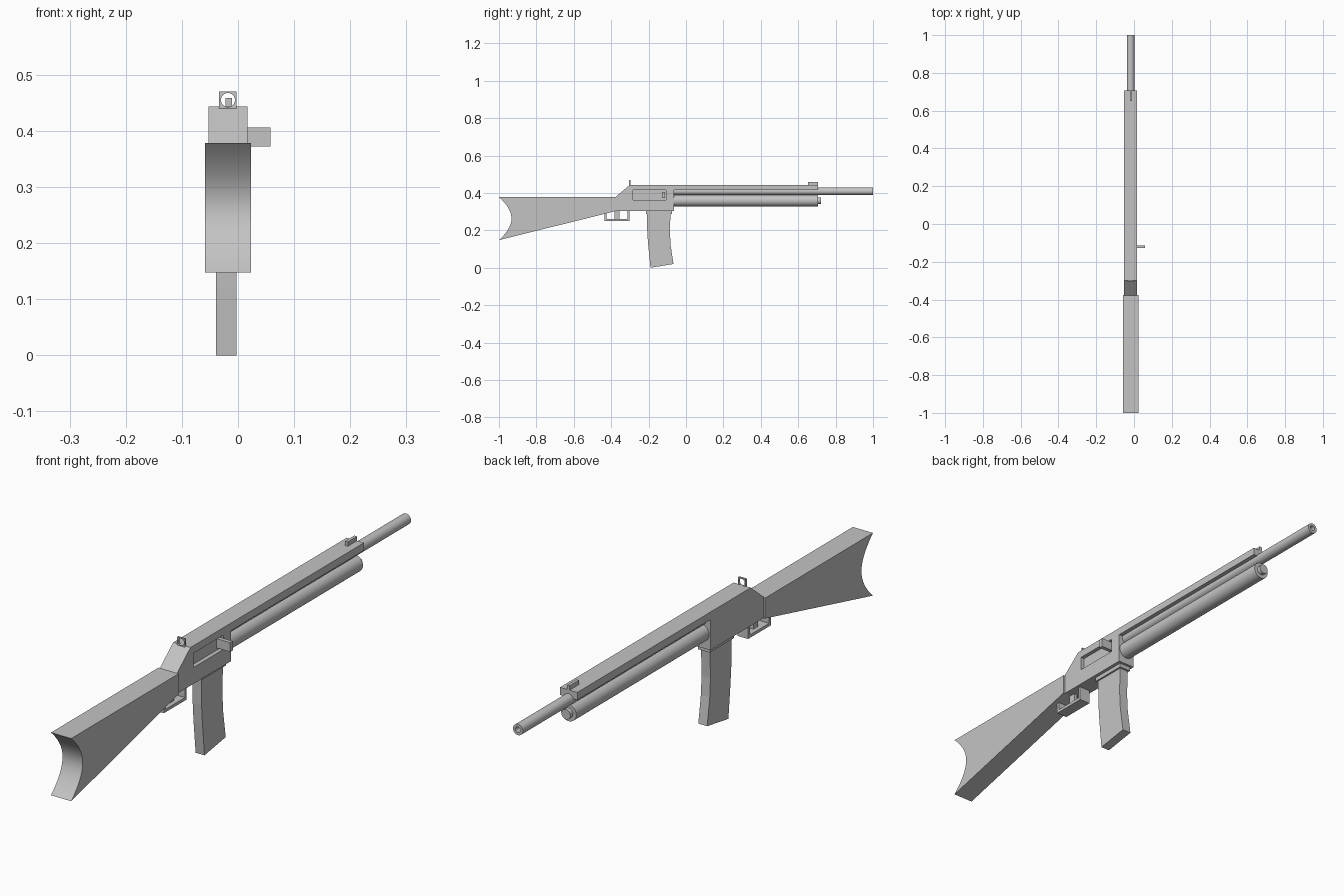
import bpy, bmesh, math
from mathutils import Matrix, Vector

old = bpy.data.objects.get("Cube")
if old:
    bpy.data.objects.remove(old, do_unlink=True)

CX = -0.018  # centre plane of the body

grey = bpy.data.materials.new("plain_grey")
grey.use_nodes = True
grey.diffuse_color = (0.55, 0.55, 0.55, 1)
grey.node_tree.nodes["Principled BSDF"].inputs["Base Color"].default_value = (0.55, 0.55, 0.55, 1)


def finish(name, bm, smooth=False):
    bmesh.ops.recalc_face_normals(bm, faces=bm.faces)
    mesh = bpy.data.meshes.new(name)
    bm.to_mesh(mesh)
    bm.free()
    mesh.materials.append(grey)
    ob = bpy.data.objects.new(name, mesh)
    bpy.context.collection.objects.link(ob)
    if smooth:
        bpy.ops.object.select_all(action='DESELECT')
        ob.select_set(True)
        bpy.context.view_layer.objects.active = ob
        bpy.ops.object.shade_smooth_by_angle(angle=math.radians(35))
    return ob


def slab(name, outline, x0, x1, smooth=False):
    """Side outline of (y, z) points extruded across x."""
    bm = bmesh.new()
    face = bm.faces.new([bm.verts.new((x0, y, z)) for y, z in outline])
    ext = bmesh.ops.extrude_face_region(bm, geom=[face])
    moved = [g for g in ext["geom"] if isinstance(g, bmesh.types.BMVert)]
    bmesh.ops.translate(bm, verts=moved, vec=(x1 - x0, 0, 0))
    return finish(name, bm, smooth)


def box(name, x0, x1, y0, y1, z0, z1):
    return slab(name, [(y0, z0), (y1, z0), (y1, z1), (y0, z1)], x0, x1)


def lathe(name, profile, z, x=CX, steps=32):
    """Profile of (radius, y) points spun about a line along y."""
    bm = bmesh.new()
    verts = [bm.verts.new((x + r, y, z)) for r, y in profile]
    edges = [bm.edges.new(pair) for pair in zip(verts, verts[1:])]
    bmesh.ops.spin(bm, geom=verts + edges, cent=(x, 0, z), axis=(0, 1, 0),
                   angle=math.tau, steps=steps)
    bmesh.ops.remove_doubles(bm, verts=bm.verts, dist=1e-5)
    return finish(name, bm, True)


def cut(target, cutter):
    mod = target.modifiers.new("cut", 'BOOLEAN')
    mod.operation = 'DIFFERENCE'
    mod.solver = 'EXACT'
    mod.object = cutter
    cutter.hide_render = True
    bpy.context.view_layer.objects.active = target
    bpy.ops.object.select_all(action='DESELECT')
    target.select_set(True)
    bpy.ops.object.modifier_apply(modifier=mod.name)
    bpy.data.objects.remove(cutter, do_unlink=True)


# Stock with a hollow curved butt
butt = [(-1 + 0.067 * math.sin(math.pi * i / 16) ** 0.9, 0.148 + 0.23 * i / 16) for i in range(17)]
slab("stock", [(-0.375, 0.378), (-0.375, 0.303)] + butt, CX - 0.041, CX + 0.041, True)

# Receiver with the long top rail, and the side port
receiver = slab("receiver", [(-0.38, 0.303), (-0.065, 0.303), (-0.065, 0.415), (0.706, 0.415),
                             (0.706, 0.443), (-0.30, 0.443), (-0.38, 0.376)], CX - 0.035, CX + 0.035)
cut(receiver, box("port_cutter", 0.002, 0.05, -0.283, -0.108, 0.363, 0.415))
box("bolt_handle", 0.0, 0.058, -0.128, -0.113, 0.372, 0.406)

# Barrel with a bored muzzle, and the tube beneath it
lathe("barrel", [(0, -0.07), (0.02, -0.07), (0.02, 1), (0.01, 1), (0.01, 0.95), (0, 0.95)], 0.409)
lathe("lower_tube", [(0, -0.07), (0.031, -0.07), (0.031, 0.706), (0.018, 0.706),
                     (0.018, 0.722), (0, 0.722)], 0.359)

# Magazine and its collar
box("magazine_collar", CX - 0.026, CX + 0.022, -0.215, -0.075, 0.288, 0.305)
slab("magazine", [(-0.209, 0.295), (-0.207, 0.19), (-0.202, 0.12), (-0.19, 0.0),
                  (-0.067, 0.02), (-0.082, 0.12), (-0.086, 0.19), (-0.083, 0.295)], -0.039, -0.003)

# Trigger guard and trigger
guard = box("trigger_guard", CX - 0.022, CX + 0.022, -0.435, -0.303, 0.25, 0.306)
cut(guard, box("guard_cutter", -0.2, 0.2, -0.425, -0.313, 0.261, 0.35))
box("trigger", CX - 0.007, CX + 0.007, -0.381, -0.355, 0.262, 0.31)

# Rear peep sight and front blade
rear_sight = box("rear_sight", -0.034, -0.003, -0.304, -0.297, 0.44, 0.47)
cut(rear_sight, lathe("peep_cutter", [(0, -0.35), (0.0125, -0.35), (0.0125, -0.25), (0, -0.25)], 0.455))
box("front_sight", -0.022, -0.011, 0.652, 0.706, 0.44, 0.459)
